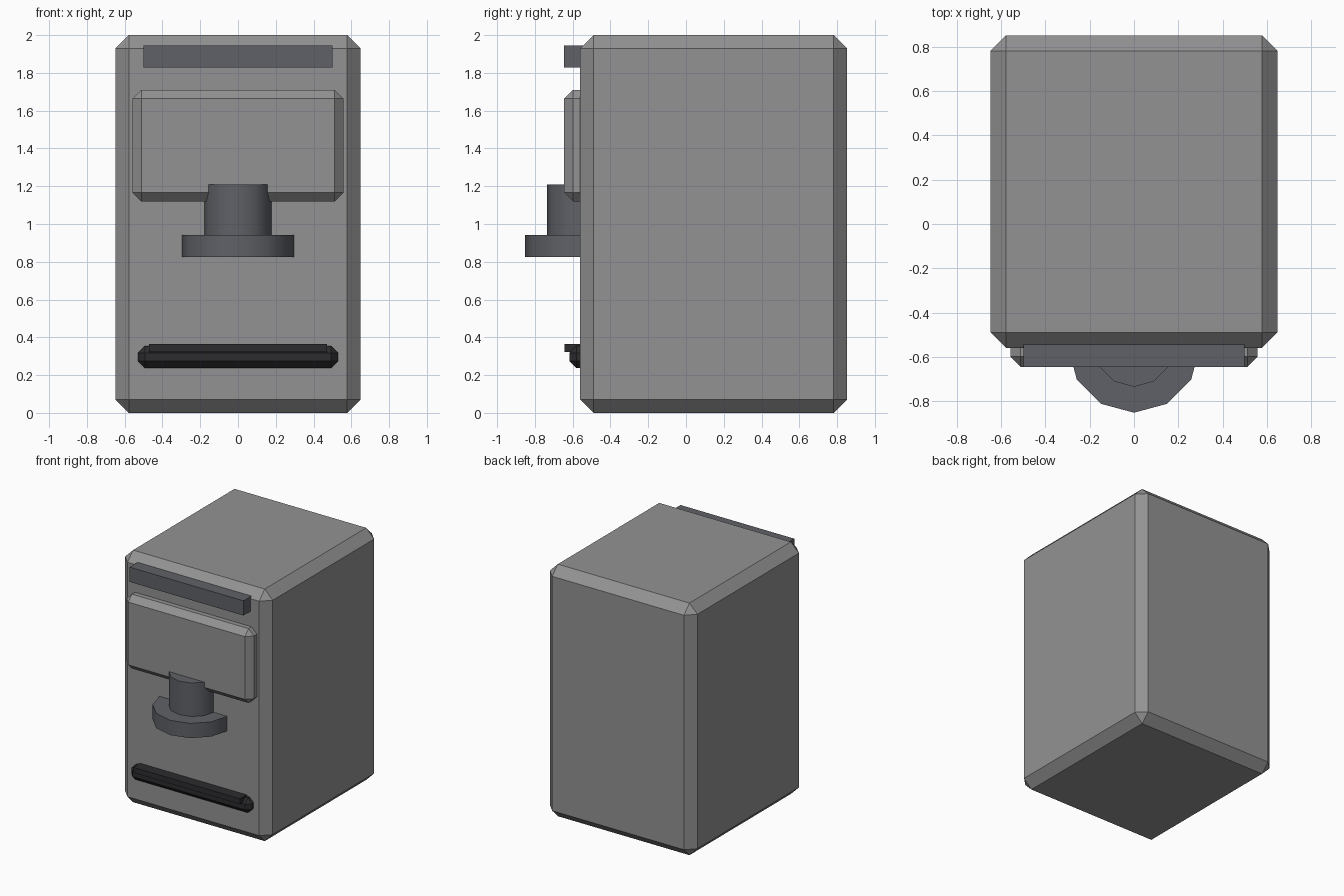
import bpy, bmesh
from mathutils import Matrix
from math import radians

if "Cube" in bpy.data.objects:
    bpy.data.objects.remove(bpy.data.objects["Cube"])


def material(name, colour):
    m = bpy.data.materials.new(name)
    m.diffuse_color = (*colour, 1)
    m.use_nodes = True
    m.node_tree.nodes["Principled BSDF"].inputs["Base Color"].default_value = m.diffuse_color
    return m


grey = material("housing_grey", (0.29, 0.29, 0.295))
steel = material("dark_steel", (0.115, 0.12, 0.135))
black = material("black_plastic", (0.025, 0.025, 0.028))


def finish(name, bm, mat):
    mesh = bpy.data.meshes.new(name)
    bm.to_mesh(mesh)
    bm.free()
    obj = bpy.data.objects.new(name, mesh)
    bpy.context.collection.objects.link(obj)
    mesh.materials.append(mat)
    return obj


def box(name, half_x, y, z, chamfer, mat):
    """Box centred on x = 0 with given y and z ranges and chamfered edges."""
    bm = bmesh.new()
    bmesh.ops.create_cube(bm, size=1)
    bmesh.ops.scale(bm, vec=(2 * half_x, y[1] - y[0], z[1] - z[0]), verts=bm.verts)
    bmesh.ops.translate(bm, vec=(0, sum(y) / 2, sum(z) / 2), verts=bm.verts)
    if chamfer:
        bmesh.ops.bevel(bm, geom=bm.edges[:], offset=chamfer, segments=1,
                        affect='EDGES', profile=0.5)
    return finish(name, bm, mat)


def disc(name, radius, y, z, mat):
    """Upright smooth twelve-sided cylinder with a corner facing the front."""
    bm = bmesh.new()
    bmesh.ops.create_cone(bm, cap_ends=True, segments=12, radius1=radius,
                          radius2=radius, depth=z[1] - z[0],
                          matrix=Matrix.Translation((0, y, sum(z) / 2)))
    obj = finish(name, bm, mat)
    bpy.ops.object.select_all(action='DESELECT')
    obj.select_set(True)
    bpy.context.view_layer.objects.active = obj
    bpy.ops.object.shade_smooth_by_angle(angle=radians(40))
    return obj


# Main housing and raised front panel
box("body", 0.648, (-0.56, 0.852), (0, 2), 0.07, grey)
box("front_panel", 0.558, (-0.645, -0.46), (1.12, 1.71), 0.046, grey)

# Control strip above the panel
box("control_strip", 0.5, (-0.645, -0.545), (1.828, 1.945), 0, steel)

# Brewing head: neck and wider collar, half sunk into the housing
disc("brew_neck", 0.18, -0.555, (0.94, 1.208), steel)
disc("brew_collar", 0.298, -0.554, (0.825, 0.942), steel)

# Drip tray with grate on top
box("drip_tray", 0.53, (-0.618, -0.45), (0.237, 0.355), 0.037, black)
box("drip_grate", 0.47, (-0.644, -0.45), (0.322, 0.365), 0, black)
